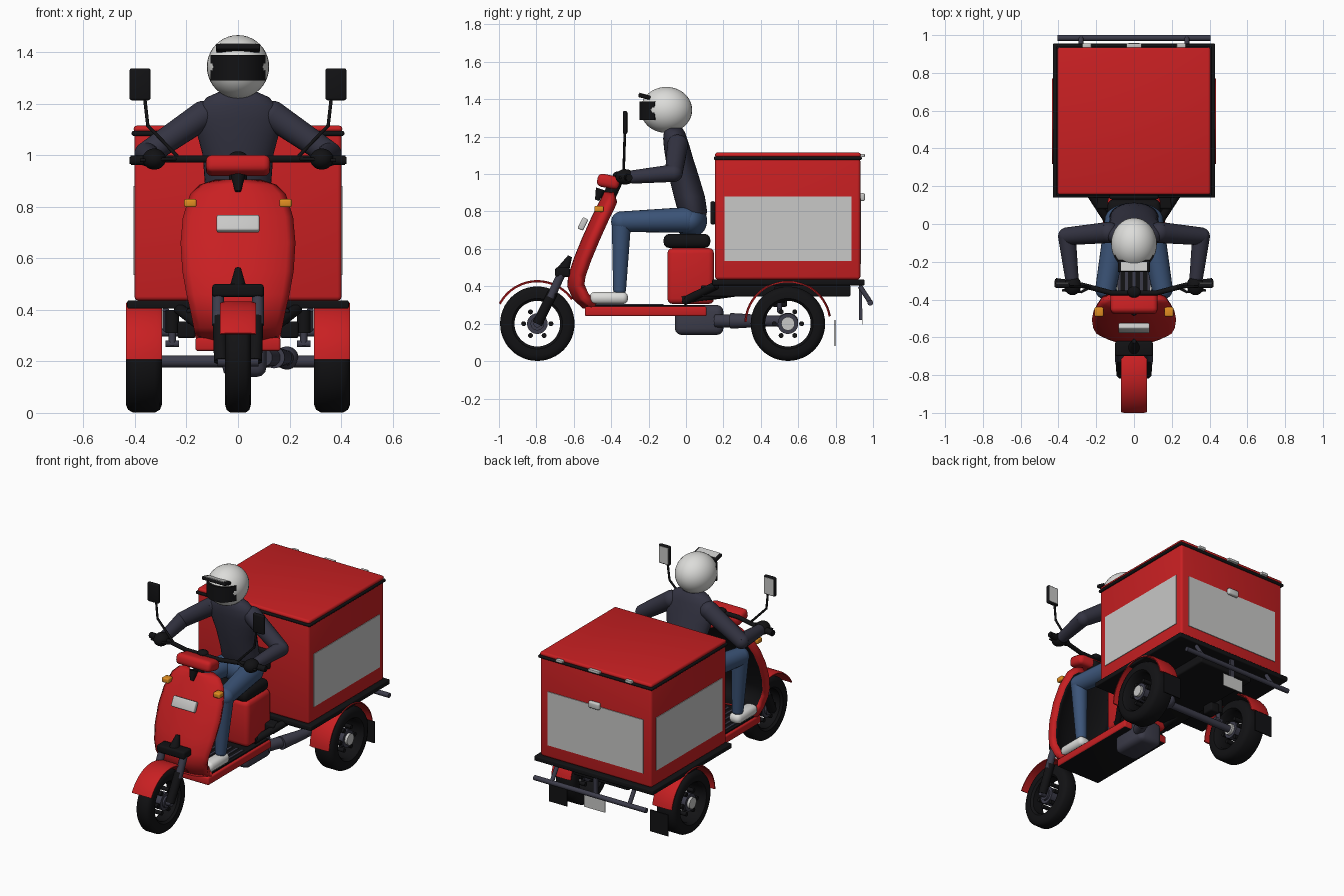
import bpy, bmesh, math
from math import pi, sin, cos, radians
from mathutils import Vector, Matrix

cube = bpy.data.objects.get("Cube")
if cube:
    bpy.data.objects.remove(cube)


def material(name, rgb):
    m = bpy.data.materials.new(name)
    m.use_nodes = True
    m.diffuse_color = (*rgb, 1)
    m.node_tree.nodes["Principled BSDF"].inputs["Base Color"].default_value = (*rgb, 1)
    return m


RED = material("red paint", (.58, .014, .016))
BLACK = material("black rubber", (.006, .006, .007))
STEEL = material("dark steel", (.045, .045, .068))
JACKET = material("navy jacket", (.034, .034, .055))
JEANS = material("blue denim", (.045, .09, .19))
WHITE = material("white shell", (.72, .72, .7))
SILVER = material("pale silver", (.58, .58, .57))
AMBER = material("amber lens", (.75, .27, .015))


def finish(name, bm, *mats):
    bmesh.ops.recalc_face_normals(bm, faces=bm.faces)
    me = bpy.data.meshes.new(name)
    bm.to_mesh(me)
    bm.free()
    for m in mats:
        me.materials.append(m)
    ob = bpy.data.objects.new(name, me)
    bpy.context.collection.objects.link(ob)
    return ob


def box(name, mat, x, y, z, bevel=0, tilt=0, seg=3):
    """Box from (min, max) ranges, tilted about x round its own centre."""
    bm = bmesh.new()
    bmesh.ops.create_cube(bm, size=1)
    size = [r[1] - r[0] for r in (x, y, z)]
    bmesh.ops.scale(bm, vec=size, verts=bm.verts)
    if bevel:
        bmesh.ops.bevel(bm, geom=bm.edges[:], offset=bevel, segments=seg, affect='EDGES', profile=.5)
    mid = Vector([sum(r) / 2 for r in (x, y, z)])
    bm.transform(Matrix.Translation(mid) @ Matrix.Rotation(tilt, 4, 'X'))
    return finish(name, bm, mat)


def ball(name, mat, centre, radii):
    bm = bmesh.new()
    bmesh.ops.create_uvsphere(bm, u_segments=32, v_segments=20, radius=1)
    bm.transform(Matrix.Translation(centre) @ Matrix.Diagonal((*radii, 1)))
    return finish(name, bm, mat)


def limb(name, mat, a, b, ra, rb=None, round_ends=False):
    """Tapered rod from a to b, with optional ball ends."""
    rb = rb or ra
    a, b = Vector(a), Vector(b)
    bm = bmesh.new()
    turn = (b - a).to_track_quat('Z', 'Y').to_matrix().to_4x4()
    bmesh.ops.create_cone(bm, cap_ends=True, segments=24, radius1=ra, radius2=rb,
                          depth=(b - a).length, matrix=Matrix.Translation((a + b) / 2) @ turn)
    if round_ends:
        for p, r in ((a, ra), (b, rb)):
            bmesh.ops.create_uvsphere(bm, u_segments=24, v_segments=14, radius=r, matrix=Matrix.Translation(p))
    return finish(name, bm, mat)


def tube(name, mat, pts, r):
    cu = bpy.data.curves.new(name, 'CURVE')
    cu.dimensions, cu.bevel_depth, cu.bevel_resolution, cu.use_fill_caps = '3D', r, 3, True
    sp = cu.splines.new('POLY')
    sp.points.add(len(pts) - 1)
    for p, co in zip(sp.points, pts):
        p.co = (*co, 1)
    cu.materials.append(mat)
    ob = bpy.data.objects.new(name, cu)
    bpy.context.collection.objects.link(ob)


def sweep(name, mat, centre, profile, a0, a1, steps=48):
    """Closed (x, radius) profile swept round an axle along x."""
    bm = bmesh.new()
    full = abs(a1 - a0) >= 360
    rings = []
    for i in range(steps if full else steps + 1):
        a = radians(a0 + (a1 - a0) * i / steps)
        rings.append([bm.verts.new((centre[0] + x, centre[1] + r * cos(a), centre[2] + r * sin(a)))
                      for x, r in profile])
    n = len(profile)
    for p, q in zip(rings, rings[1:] + ([rings[0]] if full else [])):
        for j in range(n):
            bm.faces.new((p[j], p[(j + 1) % n], q[(j + 1) % n], q[j]))
    if not full:
        bm.faces.new(rings[0])
        bm.faces.new(rings[-1])
    return finish(name, bm, mat)


def loft(name, mat, rows, n=32):
    """Stacked ellipses given as (z, y, x radius, y radius)."""
    bm = bmesh.new()
    rings = [[bm.verts.new((rx * cos(2 * pi * i / n), y + ry * sin(2 * pi * i / n), z)) for i in range(n)]
             for z, y, rx, ry in rows]
    for p, q in zip(rings, rings[1:]):
        for i in range(n):
            bm.faces.new((p[i], p[(i + 1) % n], q[(i + 1) % n], q[i]))
    bm.faces.new(rings[0])
    bm.faces.new(rings[-1])
    return finish(name, bm, mat)


# Wheels: open tyre, hub, ring of bolts, curved fender
def wheel(name, x, y, w, hub_mat, start, end):
    c, h = (x, y, .2), w / 2
    tyre = [(-h * .75, .122), (-h, .135), (-h, .168), (-h * .88, .188), (-h * .6, .199),
            (h * .6, .199), (h * .88, .188), (h, .168), (h, .135), (h * .75, .122)]
    sweep(name + "_tyre", BLACK, c, tyre, 0, 360)
    limb(name + "_hub", STEEL, (x - h * .7, y, .2), (x + h * .7, y, .2), .055)
    limb(name + "_hub_cap", hub_mat, (x - h * .95, y, .2), (x + h * .95, y, .2), .036)
    for i in range(6):
        a = i * pi / 3
        by, bz = y + .073 * cos(a), .2 + .073 * sin(a)
        limb(name + "_bolt", BLACK, (x - h * .7, by, bz), (x + h * .7, by, bz), .013)
    f = .07
    sweep(name + "_fender", RED, c, [(-f, .221), (-f, .227), (-f * .7, .233), (f * .7, .233),
                                     (f, .227), (f, .221)], start, end, 28)


wheel("front_wheel", 0, -.795, .1, STEEL, 152, 35)
for s, side in ((1, "left"), (-1, "right")):
    wheel(side + "_rear_wheel", s * .365, .545, .14, SILVER, 178, 10)
    box(side + "_mud_flap", BLACK, (s * .365 - .065, s * .365 + .065), (.793, .8), (.08, .22))

# Front fork and crown
box("fork_crown", BLACK, (-.1, .1), (-.7, -.62), (.45, .5), .012)
limb("steering_stem", BLACK, (0, -.66, .48), (0, -.62, .56), .035, .012)
for s in (1, -1):
    limb("fork_upper", STEEL, (s * .077, -.66, .48), (s * .077, -.725, .34), .023)
    limb("fork_lower", BLACK, (s * .072, -.71, .37), (s * .066, -.795, .2), .027)
limb("front_axle", STEEL, (-.08, -.795, .2), (.08, -.795, .2), .02)

# Leg shield: bowed sheet, red outside and black inside
rows = [(-.435, .905, .09), (-.445, .885, .15), (-.465, .85, .185), (-.51, .76, .214), (-.555, .66, .223),
        (-.60, .55, .216), (-.63, .46, .2), (-.635, .4, .186), (-.605, .33, .172), (-.55, .28, .162)]
bm = bmesh.new()
cols = 14
grid = [[bm.verts.new((w * u, y + .05 * abs(u) ** 2.5, z)) for u in [2 * i / cols - 1 for i in range(cols + 1)]]
        for y, z, w in rows]
for p, q in zip(grid, grid[1:]):
    for i in range(cols):
        bm.faces.new((p[i], q[i], q[i + 1], p[i + 1]))
shield = finish("leg_shield", bm, RED, BLACK)
if shield.data.polygons[cols * 4 + cols // 2].normal.y > 0:
    shield.data.flip_normals()
sol = shield.modifiers.new("thickness", 'SOLIDIFY')
sol.thickness, sol.offset, sol.material_offset = .05, -1, 1
box("front_badge_plate", SILVER, (-.083, .083), (-.567, -.535), (.7, .767), .008, -.45)
for s in (1, -1):
    box("indicator", AMBER, (s * .185 - .024, s * .185 + .024), (-.49, -.44), (.798, .83), .008)
limb("shield_hook", BLACK, (0, -.475, .86), (0, -.455, .92), .012, .028)

# Floorboard, mat ribs, engine cover and seat
floor = box("floorboard", RED, (-.165, .165), (-.54, .11), (.24, .292), .01)
floor.data.materials.append(BLACK)
for p in floor.data.polygons:
    p.material_index = int(p.normal.z < -.9)
box("floor_mat", BLACK, (-.15, .15), (-.53, .1), (.292, .3))
for i in range(7):
    x = -.12 + i * .04
    box("mat_rib", STEEL, (x - .008, x + .008), (-.5, -.12), (.3, .306))
box("seat_base", RED, (-.14, .14), (-.1, .15), (.305, .605), .03)
box("seat", BLACK, (-.14, .14), (-.12, .13), (.605, .68), .03)
box("backrest", BLACK, (-.13, .13), (.13, .157), (.73, .855), .012)

# Handlebar, headlight housing and mirrors
box("headlight_housing", RED, (-.125, .125), (-.475, -.355), (.925, .995), .025, -.2)
ball("switch_pod", BLACK, (0, -.36, .995), (.035, .03, .02))
limb("steering_neck", BLACK, (0, -.42, .86), (0, -.37, .97), .035)
bar = [(.42, -.305, .98), (.27, -.325, .985), (.12, -.365, .985)]
tube("handlebar", BLACK, bar + [(-x, y, z) for x, y, z in reversed(bar)], .014)
for s in (1, -1):
    limb("grip", BLACK, (s * .29, -.322, .985), (s * .415, -.305, .98), .019)
    tube("brake_lever", BLACK, [(s * .24, -.34, .985), (s * .28, -.36, .985), (s * .38, -.35, .98)], .007)
    tube("mirror_rod", BLACK, [(s * .225, -.335, .985), (s * .35, -.33, 1.115), (s * .363, -.327, 1.23)], .007)
    box("mirror_case", BLACK, (s * .38 - .041, s * .38 + .041), (-.338, -.314), (1.213, 1.337), .009)
    box("mirror_glass", SILVER, (s * .38 - .034, s * .38 + .034), (-.315, -.311), (1.222, 1.328))

# Cargo platform, frame and cargo box
box("platform", BLACK, (-.43, .43), (.14, .955), (.405, .436), .006)
box("platform_underframe", BLACK, (-.2, .2), (.08, .88), (.345, .405), .01)
box("cargo_box", RED, (-.402, .402), (.155, .932), (.436, 1.085), .016)
box("lid_seal", BLACK, (-.413, .413), (.15, .94), (1.075, 1.094), .008)
box("lid", RED, (-.405, .405), (.155, .935), (1.088, 1.115), .013)
for s in (1, -1):
    box("side_panel", SILVER, (s * .403 - .003, s * .403 + .003), (.205, .885), (.535, .88))
    limb("platform_strut", BLACK, (s * .23, .16, .405), (s * .12, -.01, .32), .022)
    limb("frame_rail", BLACK, (s * .12, -.02, .33), (s * .14, .3, .375), .025)
    box("lid_hinge", SILVER, (s * .25 - .024, s * .25 + .024), (.932, .956), (1.09, 1.108), .004)
    limb("bumper_arm", STEEL, (s * .28, .93, .4), (s * .28, .985, .315), .013)
    # Rear suspension
    limb("shock_lower", STEEL, (s * .255, .5, .262), (s * .255, .5, .34), .014)
    limb("shock_foot", STEEL, (s * .228, .5, .268), (s * .282, .5, .268), .013)
    limb("shock_upper", BLACK, (s * .255, .5, .31), (s * .255, .5, .4), .027)
    box("shock_bracket", BLACK, (s * .2 - .035, s * .2 + .035), (.46, .54), (.29, .355), .01)
box("rear_panel", SILVER, (-.345, .345), (.93, .936), (.52, .87))
box("rear_handle", SILVER, (-.04, .04), (.93, .957), (.855, .898), .01)
box("lid_latch", SILVER, (-.04, .04), (.932, .956), (1.09, 1.108), .004)
limb("rear_bumper", STEEL, (-.405, .985, .312), (.405, .985, .312), .0155)
box("number_plate", SILVER, (-.075, .075), (.94, .944), (.195, .28))
box("plate_stay", STEEL, (-.015, .015), (.925, .94), (.22, .41))

# Engine and drive line
box("engine", STEEL, (-.06, .11), (-.06, .2), (.14, .3), .035)
limb("drive_housing", STEEL, (.1, .16, .215), (.15, .3, .215), .035)
limb("drive_cone", STEEL, (.14, .24, .215), (.18, .43, .215), .042, .03)
limb("drive_shaft", STEEL, (.17, .4, .215), (.19, .53, .213), .03)
ball("differential", STEEL, (.19, .545, .213), (.045, .055, .045))
limb("rear_axle", STEEL, (-.36, .545, .2), (.36, .545, .2), .023)

# Rider
loft("torso", JACKET, [(.77, .04, .115, .065), (.8, .035, .13, .078), (.88, .018, .128, .083), (1.0, -.015, .137, .08),
                       (1.08, -.035, .158, .074), (1.14, -.048, .166, .07), (1.19, -.058, .152, .064),
                       (1.225, -.062, .12, .056), (1.245, -.065, .075, .045)])
ball("hips", JEANS, (0, .025, .75), (.155, .088, .09))
for s in (1, -1):
    elbow, knee = (s * .355, -.065, 1.005), (s * .15, -.345, .745)
    limb("upper_arm", JACKET, (s * .135, -.045, 1.155), elbow, .056, .047, True)
    limb("forearm", JACKET, elbow, (s * .33, -.28, .985), .047, .036, True)
    ball("glove", BLACK, (s * .325, -.325, .985), (.045, .052, .041))
    limb("thigh", JEANS, (s * .09, .0, .755), knee, .068, .055, True)
    limb("shin", JEANS, knee, (s * .125, -.355, .385), .052, .035, True)
    box("shoe", WHITE, (s * .125 - .042, s * .125 + .042), (-.515, -.31), (.305, .37), .028)
ball("helmet", WHITE, (0, -.105, 1.343), (.121, .138, .123))

# Visor wraps the helmet front as an arc band
bm = bmesh.new()
arc = [radians(a) for a in range(-64, 65, 8)]
ring = [[bm.verts.new((r * .118 * sin(a), -.105 - r * .143 * cos(a), z)) for a in arc]
        for r, z in ((.82, 1.29), (1.0, 1.29), (1.0, 1.388), (.82, 1.388))]
for k in range(4):
    p, q = ring[k], ring[(k + 1) % 4]
    for i in range(len(arc) - 1):
        bm.faces.new((p[i], p[i + 1], q[i + 1], q[i]))
for i in (0, -1):
    bm.faces.new([r[i] for r in ring])
finish("visor", bm, BLACK)
box("visor_peak", BLACK, (-.085, .085), (-.255, -.19), (1.404, 1.426), .006, -.25)
box("peak_stripe", SILVER, (-.07, .07), (-.25, -.2), (1.424, 1.429), 0, -.25)

# Smooth shading with crisp edges
bpy.ops.object.select_all(action='DESELECT')
for ob in bpy.context.collection.objects:
    if ob.type == 'MESH':
        ob.select_set(True)
        bpy.context.view_layer.objects.active = ob
bpy.ops.object.shade_smooth_by_angle(angle=radians(40))
